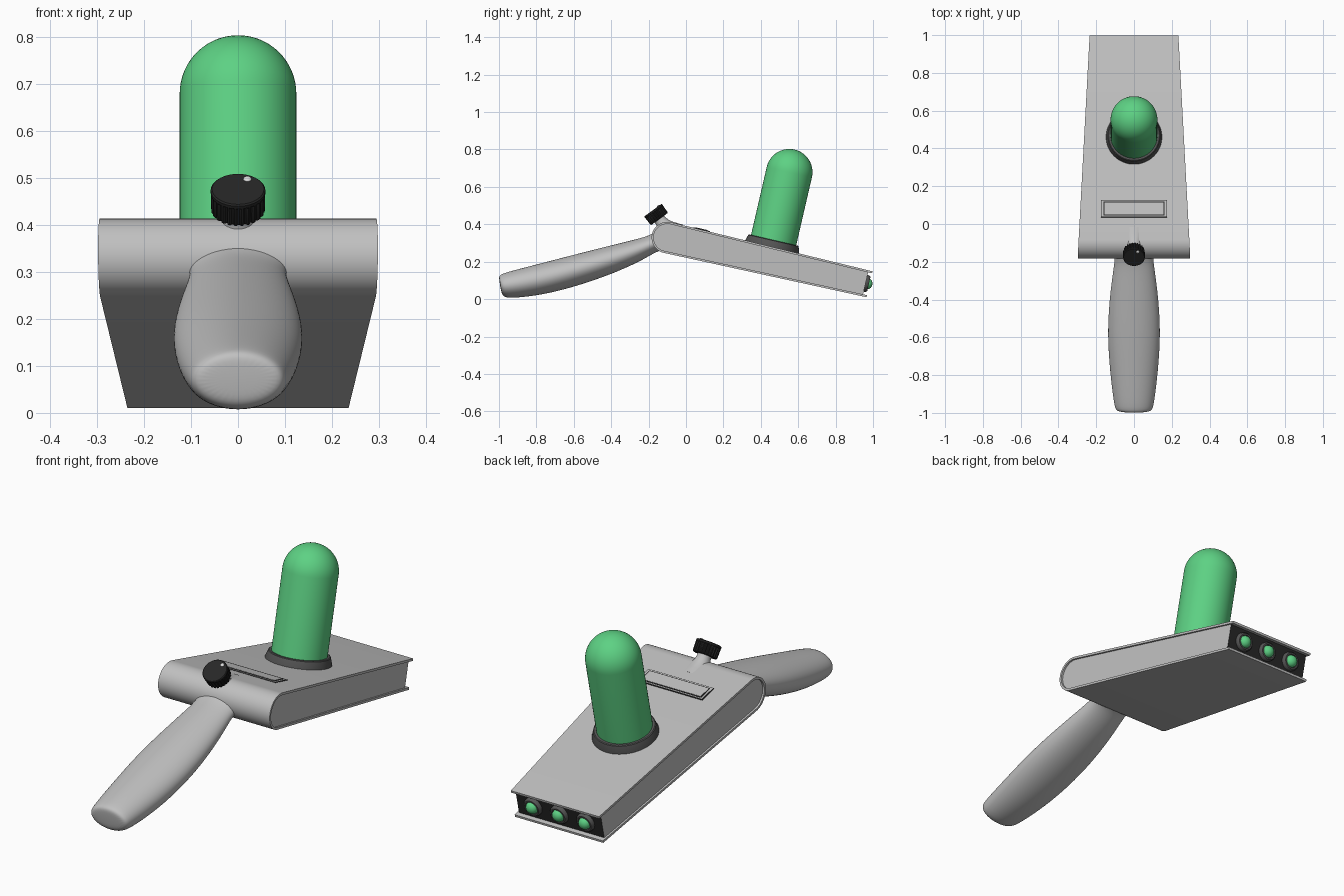
import bpy, bmesh
from math import sin, cos, pi, radians
from mathutils import Matrix, Vector

cube = bpy.data.objects.get("Cube")
if cube:
    bpy.data.objects.remove(cube)


def material(name, rgb, rough=0.5):
    m = bpy.data.materials.new(name)
    m.use_nodes = True
    m.diffuse_color = (*rgb, 1)
    bsdf = m.node_tree.nodes["Principled BSDF"]
    bsdf.inputs["Base Color"].default_value = (*rgb, 1)
    bsdf.inputs["Roughness"].default_value = rough
    return m


GREY = material("light grey", (0.53, 0.53, 0.53))
DARK = material("dark grey", (0.09, 0.09, 0.09))
BLACK = material("black", (0.02, 0.02, 0.02))
GREEN = material("green", (0.11, 0.64, 0.23))
WHITE = material("silver white", (0.7, 0.7, 0.7))

# Sloped frame of the body: local y runs to the back, local z is the top normal
BODY = Matrix.Translation((0, -0.1, 0.329)) @ Matrix.Rotation(radians(-13), 4, "X")
LENGTH = 1.11


def half_height(s):
    return 0.084 - 0.013 * max(s, 0) / LENGTH


def half_width(s):
    return 0.293 - 0.058 * s / LENGTH


def loft(name, rings, mats, matrix=Matrix(), angle=35, subdiv=0):
    """Skin closed rings of equal size, cap both ends."""
    bm = bmesh.new()
    loops = [[bm.verts.new(p) for p in ring] for ring in rings]
    n = len(loops[0])
    for a, b in zip(loops, loops[1:]):
        for i in range(n):
            j = (i + 1) % n
            bm.faces.new((a[i], a[j], b[j], b[i]))
    bm.faces.new(loops[0][::-1])
    bm.faces.new(loops[-1])
    bmesh.ops.recalc_face_normals(bm, faces=bm.faces)
    me = bpy.data.meshes.new(name)
    bm.to_mesh(me)
    bm.free()
    ob = bpy.data.objects.new(name, me)
    bpy.context.collection.objects.link(ob)
    for m in mats:
        me.materials.append(m)
    ob.matrix_world = matrix
    bpy.ops.object.select_all(action="DESELECT")
    ob.select_set(True)
    bpy.context.view_layer.objects.active = ob
    bpy.ops.object.shade_smooth_by_angle(angle=radians(angle))
    if subdiv:
        mod = ob.modifiers.new("smooth", "SUBSURF")
        mod.levels = mod.render_levels = subdiv
    return ob


def lathe(name, profile, mat, matrix, segs=48, ribs=0.0, ribbed=0):
    """Revolve (radius, height) points; the first few rings may be ribbed."""
    rings = []
    for k, (r, z) in enumerate(profile):
        ring = []
        for i in range(segs):
            rr = r - (ribs if k < ribbed and i % 4 < 2 else 0)
            a = 2 * pi * i / segs
            ring.append((rr * cos(a), rr * sin(a), z))
        rings.append(ring)
    return loft(name, rings, [mat], matrix)


def dome(radius, base, rise, steps=12):
    return [(max(radius * cos(pi / 2 * i / steps), 0.0005),
             base + rise * sin(pi / 2 * i / steps)) for i in range(steps + 1)]


def side_outline(inset, end):
    """Side profile with a round front, open towards the back."""
    pts = [(end, -half_height(end) + inset)]
    r = half_height(0) - inset
    for i in range(25):
        a = -pi / 2 - pi * i / 24
        pts.append((r * cos(a), r * sin(a)))
    pts.append((end, half_height(end) - inset))
    return pts


def across(points, inset=0.0):
    """Left and right copies of a side profile, following the body taper."""
    return [[(side * (half_width(s) - inset), s, z) for s, z in points]
            for side in (-1, 1)]


# Body: wrapped outer plate and the recessed core with a black back end
wrap = side_outline(0, LENGTH) + side_outline(0.011, LENGTH)[::-1]
loft("body_shell", across(wrap), [GREY], BODY)
PANEL = LENGTH - 0.022
core = loft("body_core", across(side_outline(0.01, PANEL), 0.009), [GREY, BLACK], BODY)
for f in core.data.polygons:
    if f.normal.y > 0.9:
        f.material_index = 1

# Back lights: dark bezel and green lens
for label, x in (("right", -0.14), ("middle", 0), ("left", 0.14)):
    place = BODY @ Matrix.Translation((x, PANEL, 0)) @ Matrix.Rotation(-pi / 2, 4, "X")
    lathe(label + "_light_bezel", [(0.046, -0.005), (0.045, 0.01), (0.039, 0.018),
                                   (0.032, 0.018), (0.03, 0.01)], DARK, place, 32)
    lathe(label + "_light_lens", [(0.029, 0)] + dome(0.029, 0.012, 0.025, 8),
          GREEN, place, 32)

# Framed slot on the top face: stacked thin plates
MID = 0.167
for k, (hw, hl, mat) in enumerate(((0.175, 0.047, BLACK), (0.171, 0.043, GREY),
                                   (0.162, 0.037, BLACK), (0.157, 0.032, GREY))):
    top = half_height(MID) + 0.002 + 0.0012 * k
    rect = [(-hw, -hl), (hw, -hl), (hw, hl), (-hw, hl)]
    loft("slot_plate_%d" % (k + 1),
         [[(x, MID + y, z) for x, y in rect] for z in (top - 0.005, top)], [mat], BODY)

# Glass tube and its collar
TUBE = BODY @ Matrix.Translation((0, 0.557, half_height(0.557)))
lathe("tube_collar", [(0.148, -0.01), (0.148, 0.002), (0.138, 0.034),
                      (0.134, 0.037), (0.12, 0.037)], DARK, TUBE, 64)
lathe("tube", [(0.124, 0)] + dome(0.124, 0.41, 0.124, 16), GREEN, TUBE, 64)

# Knob on a flared stem, leaning towards the front
KNOB = Matrix.Translation((0, -0.142, 0.428)) @ Matrix.Rotation(radians(36), 4, "X")
lathe("knob_stem", [(0.085, -0.1), (0.062, -0.07), (0.045, -0.047), (0.036, -0.028),
                    (0.032, -0.012), (0.031, 0.005)], GREY, KNOB)
lathe("knob", [(0.053, 0), (0.057, 0.004), (0.058, 0.046), (0.058, 0.049),
               (0.058, 0.056), (0.055, 0.059)], BLACK, KNOB, 96, 0.005, 3)
lathe("knob_marker", [(0.009, 0)] + dome(0.009, 0.001, 0.005, 5), WHITE,
      KNOB @ Matrix.Translation((0.02, 0.036, 0.058)), 20)

# Handle: oval sections given by top point, bottom point and half width
SECTIONS = (
    ((-1.0, 0.108), (-0.988, 0.035), 0.07),
    ((-0.998, 0.128), (-0.976, 0.012), 0.096),
    ((-0.972, 0.141), (-0.94, 0.003), 0.106),
    ((-0.80, 0.185), (-0.76, 0.022), 0.128),
    ((-0.62, 0.232), (-0.56, 0.076), 0.141),
    ((-0.45, 0.275), (-0.38, 0.14), 0.132),
    ((-0.30, 0.312), (-0.24, 0.204), 0.114),
    ((-0.20, 0.337), (-0.165, 0.25), 0.1),
    ((-0.165, 0.36), (-0.13, 0.262), 0.108),
    ((-0.11, 0.39), (-0.08, 0.262), 0.14),
)
rings = []
for top, bottom, w in SECTIONS:
    t, b = Vector((0, *top)), Vector((0, *bottom))
    mid, up = (t + b) / 2, (t - b) / 2
    rings.append([mid + up * cos(2 * pi * i / 32) + Vector((w * sin(2 * pi * i / 32), 0, 0))
                  for i in range(32)])
loft("handle", rings, [GREY], angle=180, subdiv=2)
